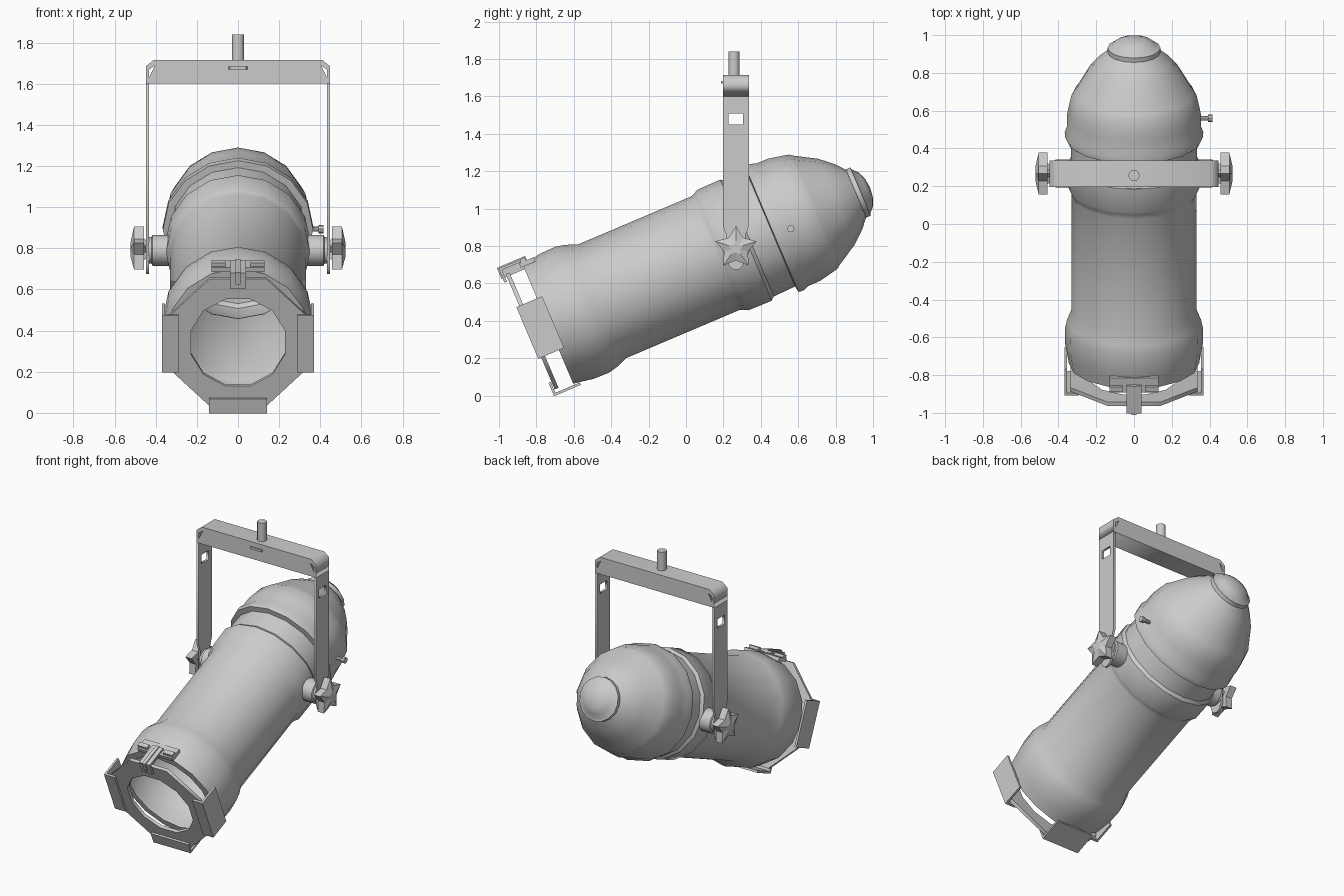
import bpy, bmesh, math
from mathutils import Matrix, Vector

if "Cube" in bpy.data.objects:
    bpy.data.objects.remove(bpy.data.objects["Cube"])

TILT = math.radians(23)
C, S = math.cos(TILT), math.sin(TILT)
# Can frame: local z runs along the lamp axis to the rear, local -y is "up" across it
CAN = Matrix(((1, 0, 0, 0), (0, S, C, -0.64 * S), (0, -C, S, 0.64 * C), (0, 0, 0, 1)))
# Side frame: local x -> world y, local y -> world z, local z -> world x
SIDE = Matrix(((0, 0, 1, 0), (1, 0, 0, 0), (0, 1, 0, 0), (0, 0, 0, 1)))
PIVOT_Y, PIVOT_Z = 0.267, 0.79


def finish(name, bm, mat, smooth=None):
    bm.transform(mat)
    bmesh.ops.remove_doubles(bm, verts=bm.verts, dist=1e-5)
    bmesh.ops.recalc_face_normals(bm, faces=bm.faces)
    me = bpy.data.meshes.new(name)
    bm.to_mesh(me)
    bm.free()
    ob = bpy.data.objects.new(name, me)
    bpy.context.collection.objects.link(ob)
    if smooth:
        bpy.ops.object.select_all(action='DESELECT')
        ob.select_set(True)
        bpy.context.view_layer.objects.active = ob
        bpy.ops.object.shade_smooth_by_angle(angle=math.radians(smooth))
    return ob


def lathe(name, profile, segs, mat, smooth=35, star=1.0, phase=0.0):
    """Revolve (radius, height) points about local z; star shrinks every second spoke."""
    bm = bmesh.new()
    rings = []
    for r, h in profile:
        ring = []
        for i in range(segs):
            a = math.tau * i / segs + phase
            k = r * (star if i % 2 else 1)
            ring.append(bm.verts.new((k * math.cos(a), k * math.sin(a), h)))
        rings.append(ring)
    for a, b in zip(rings, rings[1:]):
        for i in range(segs):
            j = (i + 1) % segs
            bm.faces.new((a[i], a[j], b[j], b[i]))
    return finish(name, bm, mat, smooth)


def rod(name, r, h0, h1, segs, mat):
    return lathe(name, [(0, h0), (r, h0), (r, h1), (0, h1)], segs, mat)


def box(name, x, v, t):
    """Box in the can frame: x across, v up, t along the axis."""
    bm = bmesh.new()
    bmesh.ops.create_cube(bm, size=1)
    lo, hi = Vector((x[0], -v[1], t[0])), Vector((x[1], -v[0], t[1]))
    m = Matrix.Translation((lo + hi) / 2) @ Matrix.Diagonal((*(hi - lo), 1))
    return finish(name, bm, CAN @ m)


def plate(name, loops, thick, mat):
    """Flat plate from outlines; inner loops become holes."""
    cu = bpy.data.curves.new(name, 'CURVE')
    cu.dimensions, cu.fill_mode, cu.extrude = '2D', 'BOTH', thick / 2
    for pts in loops:
        sp = cu.splines.new('POLY')
        sp.points.add(len(pts) - 1)
        sp.use_cyclic_u = True
        for p, co in zip(sp.points, pts):
            p.co = (*co, 0, 1)
    tmp = bpy.data.objects.new(name + "_outline", cu)
    bpy.context.collection.objects.link(tmp)
    bpy.context.view_layer.update()
    me = bpy.data.meshes.new_from_object(tmp)
    bm = bmesh.new()
    bm.from_mesh(me)
    bpy.data.objects.remove(tmp)
    bpy.data.meshes.remove(me)
    return finish(name, bm, mat)


def ngon(n, r):
    return [(r * math.cos(math.tau * (i + .5) / n), r * math.sin(math.tau * (i + .5) / n))
            for i in range(n)]


# Lamp can: front lip, flare, tube and collar
lathe("can", [(.30, -.53), (.345, -.53), (.355, -.47), (.364, -.42), (.366, -.33),
              (.355, -.28), (.33, -.215), (.33, .44), (.338, .465), (.35, .485), (.352, .62),
              (.335, .64), (.33, .77)], 16, CAN)

# Rear housing with lip and tapering dome
lathe("rear_housing", [(.33, .765), (.365, .77), (.367, .80), (.356, .83), (.355, .90),
                       (.345, .95), (.332, 1.01), (.317, 1.03), (.25, 1.145), (.19, 1.215),
                       (.125, 1.27)], 16, CAN)

# End cap
lathe("end_cap", [(.12, 1.255), (.14, 1.26), (.14, 1.285), (.127, 1.288), (.10, 1.315),
                  (.055, 1.334), (0, 1.341)], 16, CAN)

# Octagonal filter frame with round opening
frame_mat = CAN @ Matrix.Translation((0, 0, -.622))
plate("filter_frame", [ngon(8, .335 / math.cos(math.pi / 8)), ngon(12, .237)], .022, frame_mat)

# Channel clips holding the frame at both sides and the bottom
for s, side in ((1, "right"), (-1, "left")):
    span = lambda a, b: (min(s * a, s * b), max(s * a, s * b))
    box(f"{side}_clip_base", span(.355, .369), (-.15, .15), (-.65, -.50))
    box(f"{side}_clip_lip", span(.29, .369), (-.15, .15), (-.65, -.637))
box("bottom_clip_base", (-.14, .14), (-.367, -.353), (-.65, -.495))
box("bottom_clip_lip", (-.14, .14), (-.367, -.29), (-.65, -.637))

# Top latch with its hinge
box("top_latch_arm", (-.04, .04), (.363, .377), (-.657, -.50))
box("top_latch_lip", (-.04, .04), (.295, .377), (-.657, -.643))
box("top_latch_rib", (-.012, .012), (.32, .384), (-.664, -.50))
box("latch_hinge_plate", (-.13, .13), (.335, .36), (-.545, -.46))
for i, x in enumerate((-.095, .095)):
    box(f"hinge_knuckle_{i + 1}", (x - .035, x + .035), (.355, .378), (-.535, -.505))

# Yoke bridge across the top with chamfered corners
half = [(.447, 1.60), (.447, 1.685), (.41, 1.715)]
inner = [(.402, 1.69), (.432, 1.668), (.432, 1.60)]
outline = half + [(-x, z) for x, z in half[::-1]]
outline += [(-x, z) for x, z in inner[::1]] + inner[::-1]
FRONT = Matrix(((1, 0, 0, 0), (0, 0, -1, PIVOT_Y), (0, 1, 0, 0), (0, 0, 0, 1)))
plate("yoke_bridge", [outline], .14, FRONT)

# Yoke arms, pivots and star knobs, mirrored
edge = [(.07, 1.60), (.07, .91), (.052, .86), (.05, .73), (.035, .69), (.015, .675)]
arm = edge + [(-y, z) for y, z in edge[::-1]]
slot = [(-.04, 1.45), (.037, 1.45), (.037, 1.51), (-.04, 1.51)]
for s, side in ((1, "right"), (-1, "left")):
    mirror = Matrix.Diagonal((s, 1, 1, 1))
    plate(f"{side}_yoke_arm", [arm, slot], .015,
          mirror @ Matrix.Translation((.4395, PIVOT_Y, 0)) @ SIDE)
    pivot = mirror @ Matrix.Translation((0, PIVOT_Y, PIVOT_Z)) @ SIDE
    lathe(f"{side}_pivot_bushing", [(0, .31), (.075, .31), (.075, .415), (.065, .42),
                                    (.065, .434), (0, .434)], 16, pivot)
    lathe(f"{side}_star_knob", [(0, .447), (.05, .447), (.06, .458), (.116, .458),
                                (.116, .505), (.04, .522), (0, .522)], 10, pivot,
          smooth=15, star=.58, phase=math.pi / 2)

# Hanging bolt with washer and nut
up = Matrix.Translation((0, .257, 0))
rod("hanging_bolt", .03, 1.65, 1.84, 12, up)
rod("bolt_washer", .08, 1.668, 1.683, 6, up)
rod("bolt_nut", .045, 1.66, 1.69, 6, up)

# Housing screw on the right side
screw = Matrix.Translation((0, .56, .893)) @ SIDE
lathe("housing_screw", [(0, .33), (.012, .33), (.012, .392), (.02, .392), (.02, .415),
                        (0, .415)], 8, screw)
